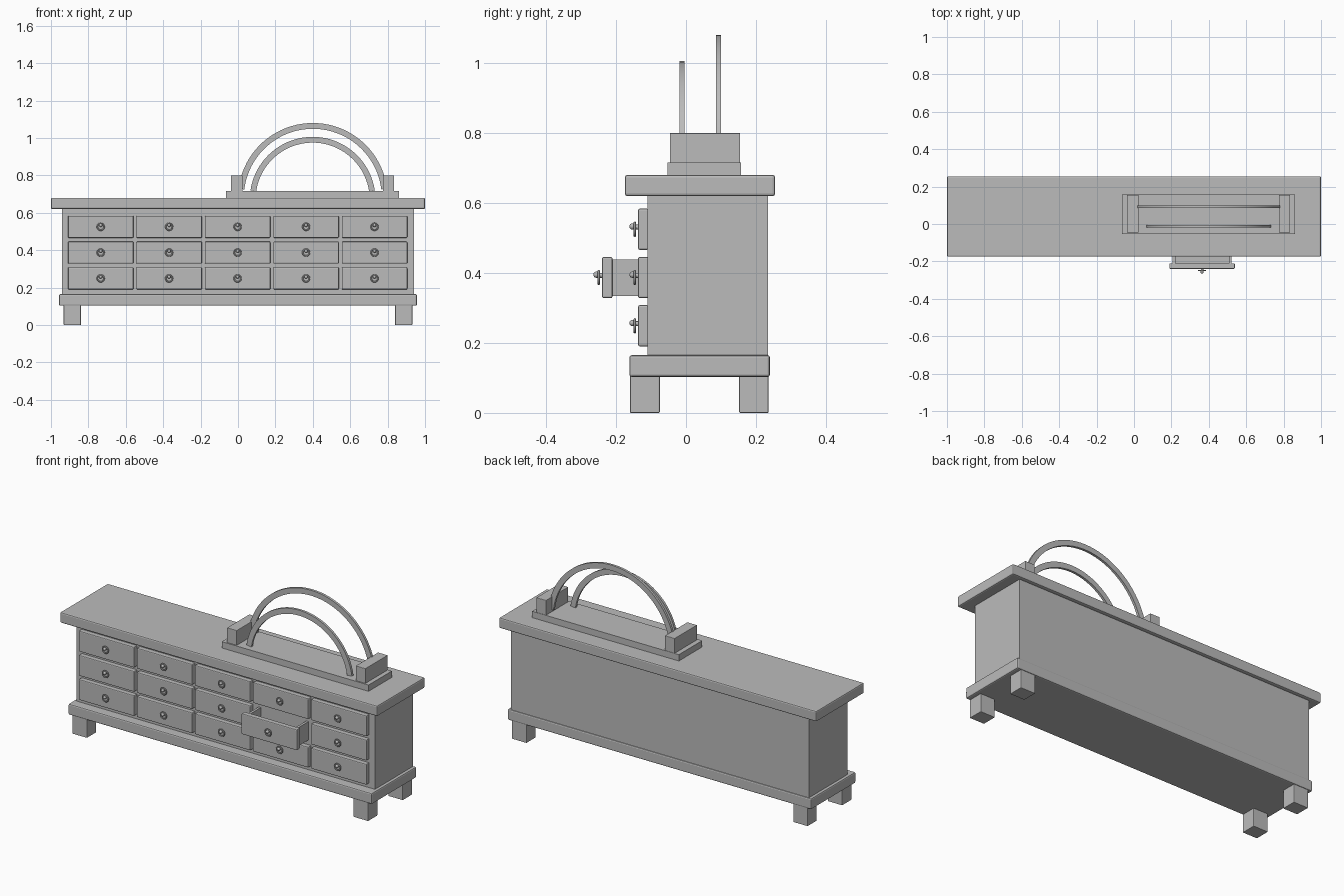
import bpy
import bmesh
from math import radians, sin, cos
from mathutils import Matrix, Vector

cube = bpy.data.objects.get("Cube")
if cube:
    bpy.data.objects.remove(cube, do_unlink=True)

grey = bpy.data.materials.new("plain grey")
grey.use_nodes = True
grey.diffuse_color = (0.5, 0.5, 0.5, 1)
grey.node_tree.nodes["Principled BSDF"].inputs["Base Color"].default_value = (0.5, 0.5, 0.5, 1)


def finish(name, bm, bevel=0.0):
    """Turn a bmesh into a named object with the material and an optional bevel."""
    bmesh.ops.recalc_face_normals(bm, faces=bm.faces)
    mesh = bpy.data.meshes.new(name)
    bm.to_mesh(mesh)
    bm.free()
    mesh.materials.append(grey)
    obj = bpy.data.objects.new(name, mesh)
    bpy.context.collection.objects.link(obj)
    if bevel:
        mod = obj.modifiers.new("soft edges", "BEVEL")
        mod.width = bevel
        mod.segments = 2
    return obj


def add_box(bm, xs, ys, zs):
    lo, hi = Vector((xs[0], ys[0], zs[0])), Vector((xs[1], ys[1], zs[1]))
    mat = Matrix.Translation((lo + hi) / 2) @ Matrix.Diagonal((*(hi - lo), 1))
    bmesh.ops.create_cube(bm, size=1, matrix=mat)


def box(name, xs, ys, zs, bevel=0.0):
    bm = bmesh.new()
    add_box(bm, xs, ys, zs)
    return finish(name, bm, bevel)


def smooth(obj):
    bpy.ops.object.select_all(action="DESELECT")
    obj.select_set(True)
    bpy.context.view_layer.objects.active = obj
    bpy.ops.object.shade_smooth_by_angle(angle=radians(40))


def pull(name, x, y, z):
    """Ring pull: stem, small ball and a hanging ring."""
    bm = bmesh.new()
    turn = Matrix.Rotation(radians(90), 4, "X")
    bmesh.ops.create_cone(bm, cap_ends=True, segments=12, radius1=0.007, radius2=0.007,
                          depth=0.02, matrix=Matrix.Translation((x, y - 0.008, z + 0.006)) @ turn)
    bmesh.ops.create_uvsphere(bm, u_segments=12, v_segments=8, radius=0.009,
                              matrix=Matrix.Translation((x, y - 0.016, z + 0.008)))
    # ring swept around the pull's front axis
    steps, sides, big, small = 20, 6, 0.018, 0.004
    loops = []
    for i in range(steps):
        a = radians(360 * i / steps)
        loop = []
        for j in range(sides):
            b = radians(360 * j / sides)
            r = big + small * cos(b)
            loop.append(bm.verts.new((x + r * cos(a), y - 0.009 + small * sin(b), z + r * sin(a))))
        loops.append(loop)
    for i in range(steps):
        p, q = loops[i], loops[(i + 1) % steps]
        for j in range(sides):
            k = (j + 1) % sides
            bm.faces.new((p[j], p[k], q[k], q[j]))
    smooth(finish(name, bm))


def arch(name, cx, cz, radius, band, ys, start):
    """Flat band bent into a half circle."""
    bm = bmesh.new()
    steps, loops = 40, []
    for i in range(steps + 1):
        a = radians(start + (180 - 2 * start) * i / steps)
        corners = [(radius, ys[0]), (radius, ys[1]), (radius - band, ys[1]), (radius - band, ys[0])]
        loops.append([bm.verts.new((cx + r * cos(a), y, cz + r * sin(a))) for r, y in corners])
    for p, q in zip(loops, loops[1:]):
        for j in range(4):
            k = (j + 1) % 4
            bm.faces.new((p[j], p[k], q[k], q[j]))
    bm.faces.new(loops[0])
    bm.faces.new(loops[-1])
    smooth(finish(name, bm))


# Cabinet carcass
box("worktop", (-1, 1), (-0.175, 0.255), (0.62, 0.68), 0.007)
box("cabinet_body", (-0.94, 0.94), (-0.11, 0.235), (0.15, 0.63))
box("base_board", (-0.957, 0.957), (-0.162, 0.24), (0.103, 0.165), 0.007)

# Feet
for side, sx in (("left", 1), ("right", -1)):
    xs = sorted((sx * 0.84, sx * 0.932))
    box("front_foot_" + side, xs, (-0.16, -0.075), (0, 0.107), 0.003)
    box("back_foot_" + side, xs, (0.152, 0.236), (0, 0.107), 0.003)

# Drawers, with one pulled open
for row in range(3):
    z = 0.249 + 0.138 * row
    for col in range(5):
        x = -0.002 + 0.366 * (col - 2)
        is_open = row == 1 and col == 3
        y = -0.24 if is_open else -0.137
        label = f"{row + 1}_{col + 1}"
        box("drawer_front_" + label, (x - 0.175, x + 0.175), (y, y + 0.03),
            (z - 0.059, z + 0.059), 0.005)
        pull("drawer_pull_" + label, x, y, z)
        if is_open:
            bm = bmesh.new()
            back, wall, half = -0.105, 0.014, 0.157
            add_box(bm, (x - half, x + half), (y + 0.028, back), (z - 0.053, z - 0.04))
            for s in (-1, 1):
                add_box(bm, sorted((x + s * half, x + s * (half - wall))),
                        (y + 0.028, back), (z - 0.053, z + 0.052))
            finish("open_drawer_tray", bm)

# Display stand with two arches
box("stand_plate", (-0.065, 0.86), (-0.053, 0.157), (0.675, 0.716))
for side, sx in (("left", 1), ("right", -1)):
    xs = sorted((0.399 + sx * 0.375, 0.399 + sx * 0.436))
    box("stand_block_" + side, xs, (-0.046, 0.155), (0.71, 0.8), 0.002)
arch("back_arch", 0.4, 0.68, 0.4, 0.031, (0.086, 0.1), 7)
arch("front_arch", 0.399, 0.67, 0.336, 0.031, (-0.019, -0.005), 8.5)
